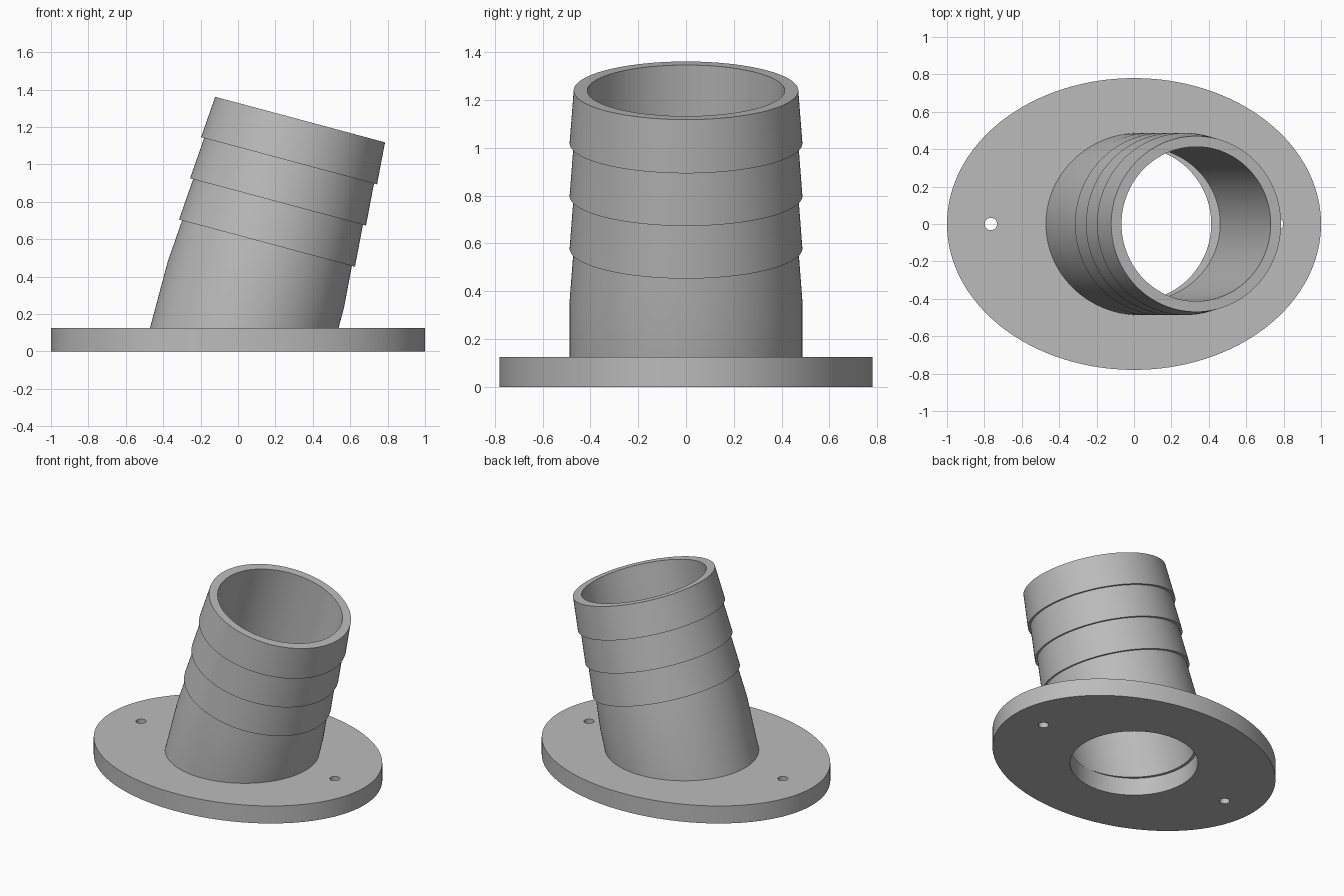
import bpy, bmesh
from math import sin, cos, tau, radians
from mathutils import Vector

cube = bpy.data.objects.get("Cube")
if cube:
    bpy.data.objects.remove(cube, do_unlink=True)

TILT = radians(15)
THICK = 0.125
BORE = 0.413
SEGMENTS = 128

grey = bpy.data.materials.new("plain grey")
grey.use_nodes = True
grey.diffuse_color = (0.5, 0.5, 0.5, 1)
grey.node_tree.nodes["Principled BSDF"].inputs["Base Color"].default_value = grey.diffuse_color


def add_object(name, data):
    obj = bpy.data.objects.new(name, data)
    bpy.context.collection.objects.link(obj)
    bpy.ops.object.select_all(action='DESELECT')
    obj.select_set(True)
    bpy.context.view_layer.objects.active = obj
    return obj


def add_ellipse(curve, centre_x, rx, ry, count):
    spline = curve.splines.new('POLY')
    spline.points.add(count - 1)
    spline.use_cyclic_u = True
    for i, point in enumerate(spline.points):
        a = tau * i / count
        point.co = (centre_x + rx * cos(a), ry * sin(a), 0, 1)


# Oval flange with a round bore and two screw holes
outline = bpy.data.curves.new("flange", 'CURVE')
outline.dimensions = '2D'
outline.fill_mode = 'BOTH'
outline.extrude = THICK / 2
add_ellipse(outline, 0, 1, 0.78, SEGMENTS)
add_ellipse(outline, 0, BORE, BORE, SEGMENTS)
for side in (-1, 1):
    add_ellipse(outline, side * 0.765, 0.033, 0.033, 32)
outline.materials.append(grey)
flange = add_object("flange", outline)
flange.location.z = THICK / 2
bpy.ops.object.convert(target='MESH')
bpy.ops.object.shade_smooth_by_angle(angle=radians(30))

# Tilted hose spigot: (radius, distance along axis); None trims to the flange
WIDE, NARROW, PITCH, TOP = 0.487, 0.470, 0.228, 1.283
profile = [(BORE, None), (WIDE, None), (WIDE, TOP - 4 * PITCH)]
for barb in (3, 2, 1):
    step = TOP - barb * PITCH
    profile += [(NARROW, step), (WIDE, step)]
profile += [(NARROW, TOP), (BORE, TOP)]

axis = Vector((sin(TILT), 0, cos(TILT)))
across = Vector((cos(TILT), 0, -sin(TILT)))
depth = Vector((0, 1, 0))


def spigot_point(radius, along, a):
    if along is None:
        along = (THICK + radius * cos(a) * sin(TILT)) / cos(TILT)
    return axis * along + radius * (across * cos(a) + depth * sin(a))


bm = bmesh.new()
rings = [[bm.verts.new(spigot_point(r, t, tau * i / SEGMENTS)) for i in range(SEGMENTS)]
         for r, t in profile]
for low, high in zip(rings, rings[1:] + rings[:1]):
    for i in range(SEGMENTS):
        j = (i + 1) % SEGMENTS
        bm.faces.new((low[i], low[j], high[j], high[i]))
bmesh.ops.recalc_face_normals(bm, faces=bm.faces)
mesh = bpy.data.meshes.new("hose_spigot")
bm.to_mesh(mesh)
bm.free()
mesh.materials.append(grey)
add_object("hose_spigot", mesh)
bpy.ops.object.shade_smooth_by_angle(angle=radians(30))
